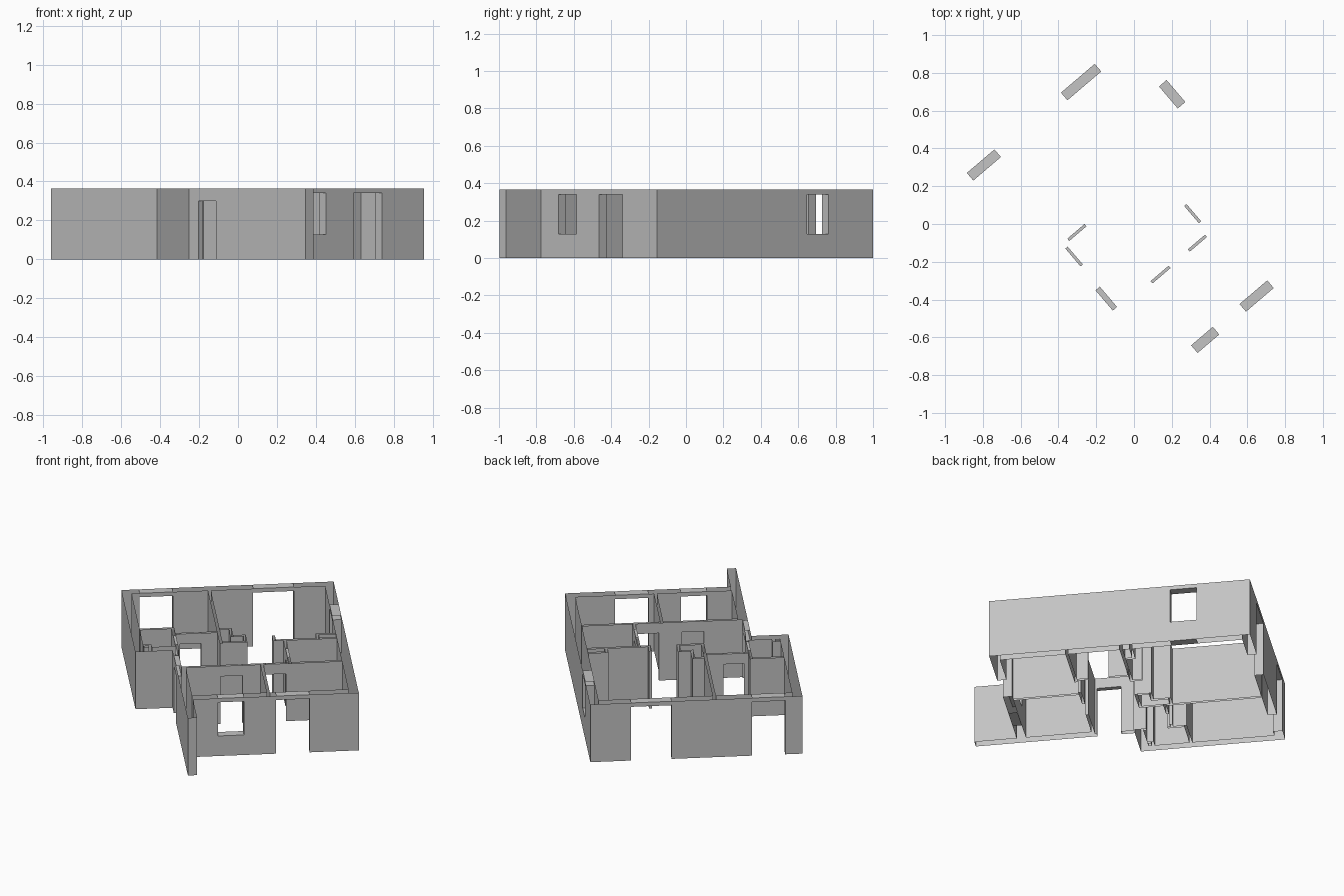
import bpy
import bmesh
import math
from mathutils import Matrix

cube = bpy.data.objects.get("Cube")
if cube:
    bpy.data.objects.remove(cube, do_unlink=True)

HEIGHT = 0.365
DOOR_TOP, INNER_DOOR_TOP, WINDOW_SILL = 0.34, 0.30, 0.127
THICK, THIN = 0.053, 0.016
TURN = math.radians(40.46)

# Outer limits of the plan, before it is turned
LEFT, RIGHT, FRONT, BACK = -0.597, 0.626, -0.738, 0.78
ENTRY_SIDE, NOTCH = -0.383, -0.06
HALL, BATH_SIDE = -0.295, -0.353

walls = []
openings = []


def wall_along_x(start, end, centre, thickness=THIN):
    walls.append((start, end, centre - thickness / 2, centre + thickness / 2))


def wall_along_y(start, end, centre, thickness=THIN):
    walls.append((centre - thickness / 2, centre + thickness / 2, start, end))


def opening_in_x_wall(start, end, centre, top=INNER_DOOR_TOP, sill=0.0):
    openings.append((start, end, centre - THICK, centre + THICK, sill, top))


def opening_in_y_wall(start, end, centre, top=INNER_DOOR_TOP, sill=0.0):
    openings.append((centre - THICK, centre + THICK, start, end, sill, top))


# Outer walls
half = THICK / 2
wall_along_x(LEFT, RIGHT, BACK - half, THICK)
wall_along_y(FRONT, BACK, RIGHT - half, THICK)
wall_along_x(ENTRY_SIDE, RIGHT, FRONT + half, THICK)
wall_along_y(NOTCH, BACK, LEFT + half, THICK)
wall_along_x(LEFT, BATH_SIDE + THIN / 2, NOTCH + half, THICK)
wall_along_y(-0.985, HALL, ENTRY_SIDE + half, THICK)
wall_along_y(HALL, NOTCH + half, ENTRY_SIDE + 0.015, 0.03)

# Bedroom walls
wall_along_x(ENTRY_SIDE + half, RIGHT - half, HALL)
wall_along_y(FRONT + half, HALL, 0.11)
wall_along_y(HALL, 0.02, 0.272)
wall_along_x(0.205, RIGHT - half, 0.02)
wall_along_y(0.012, 0.085, 0.213)

# Bathroom and kitchen walls
wall_along_x(LEFT + half, BATH_SIDE + THIN / 2, 0.24)
wall_along_y(NOTCH + half, 0.24, BATH_SIDE)
wall_along_x(BATH_SIDE, -0.095, 0.162)
wall_along_y(0.012, BACK - half, -0.095)

# Stepped closet in the hall
wall_along_x(-0.095, 0.055, 0.02)
wall_along_y(0.012, 0.11, 0.047)
wall_along_x(-0.03, 0.055, 0.102)
wall_along_y(0.094, 0.21, -0.025)
wall_along_x(-0.095, -0.017, 0.202)

# Service shafts in the room corners
wall_along_y(0.02, 0.085, 0.464)
wall_along_x(0.456, RIGHT - half, 0.077)
wall_along_y(NOTCH + half, 0.03, -0.505)
wall_along_x(LEFT + half, -0.497, 0.022)

# Outside doors and windows
opening_in_x_wall(0.157, 0.392, BACK - half, DOOR_TOP)
opening_in_x_wall(-0.498, -0.306, BACK - half, DOOR_TOP)
opening_in_x_wall(0.15, 0.343, FRONT + half, DOOR_TOP)
opening_in_x_wall(-0.187, -0.036, FRONT + half, DOOR_TOP, WINDOW_SILL)
opening_in_y_wall(0.315, 0.468, RIGHT - half, DOOR_TOP, WINDOW_SILL)
opening_in_y_wall(-0.276, -0.135, ENTRY_SIDE + 0.015)

# Room doors
opening_in_x_wall(-0.319, -0.199, 0.162)
opening_in_y_wall(0.013, 0.137, BATH_SIDE)
opening_in_y_wall(-0.22, -0.10, 0.275)
opening_in_x_wall(0.129, 0.249, HALL)
opening_in_x_wall(-0.13, -0.004, HALL)


def inside(rect, x, y):
    return rect[0] < x < rect[1] and rect[2] < y < rect[3]


# Grid lines on every wall and opening edge
rects = walls + openings
levels = (
    sorted({round(v, 4) for r in rects for v in r[0:2]}),
    sorted({round(v, 4) for r in rects for v in r[2:4]}),
    [0.0, WINDOW_SILL, INNER_DOOR_TOP, DOOR_TOP, HEIGHT],
)


def middle(axis, i):
    return (levels[axis][i] + levels[axis][i + 1]) / 2


# Fill the cells that hold wall, leaving out the openings
solid, pierced = set(), set()
for i in range(len(levels[0]) - 1):
    for j in range(len(levels[1]) - 1):
        x, y = middle(0, i), middle(1, j)
        if not any(inside(w, x, y) for w in walls):
            continue
        holes = [o for o in openings if inside(o, x, y)]
        if holes:
            pierced.add((i, j))
        for k in range(len(levels[2]) - 1):
            z = middle(2, k)
            if not any(o[4] < z < o[5] for o in holes):
                solid.add((i, j, k))

# Skin the filled cells; plain walls stay open at top and bottom
bm = bmesh.new()
for cell in sorted(solid):
    for axis in range(3):
        for side in (0, 1):
            neighbour = list(cell)
            neighbour[axis] += 2 * side - 1
            if tuple(neighbour) in solid:
                continue
            if axis == 2 and cell[:2] not in pierced:
                continue
            u, v = (axis + 1) % 3, (axis + 2) % 3
            corners = []
            for du, dv in ((0, 0), (1, 0), (1, 1), (0, 1)):
                index = list(cell)
                index[axis] += side
                index[u] += du
                index[v] += dv
                corners.append([levels[n][index[n]] for n in range(3)])
            if side == 0:
                corners.reverse()
            bm.faces.new([bm.verts.new(c) for c in corners])

bmesh.ops.remove_doubles(bm, verts=bm.verts[:], dist=0.0001)
bmesh.ops.dissolve_limit(bm, angle_limit=0.01, verts=bm.verts[:], edges=bm.edges[:])
bm.transform(Matrix.Rotation(TURN, 4, "Z"))

mesh = bpy.data.meshes.new("apartment_walls")
bm.to_mesh(mesh)
bm.free()
apartment = bpy.data.objects.new("apartment_walls", mesh)
bpy.context.collection.objects.link(apartment)

# Plain grey plaster
plaster = bpy.data.materials.new("grey_plaster")
plaster.use_nodes = True
grey = (0.55, 0.55, 0.55, 1.0)
plaster.diffuse_color = grey
for node in plaster.node_tree.nodes:
    if node.type == "BSDF_PRINCIPLED":
        node.inputs["Base Color"].default_value = grey
mesh.materials.append(plaster)
